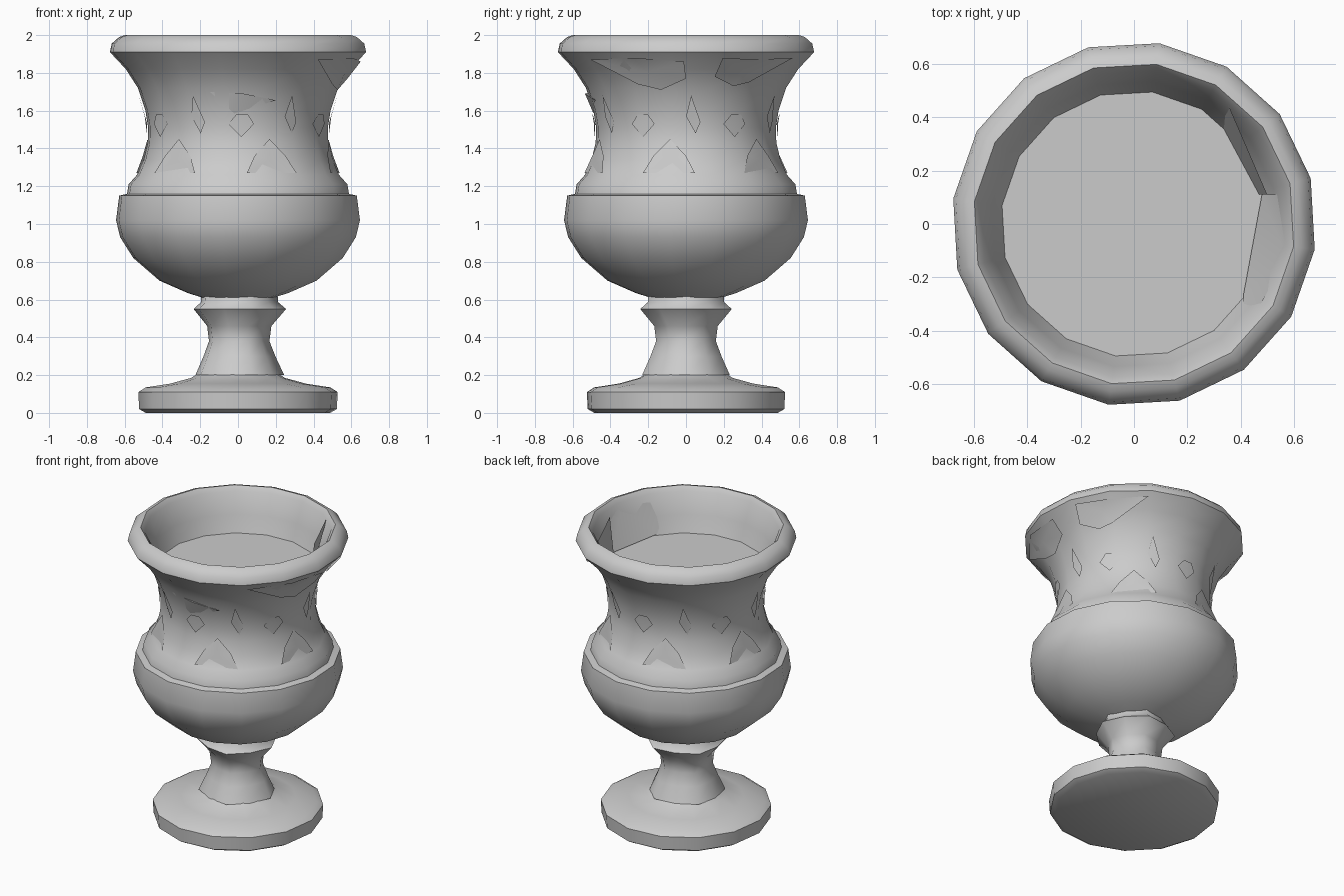
import bpy, math

if "Cube" in bpy.data.objects:
    bpy.data.objects.remove(bpy.data.objects["Cube"])

def make(name, verts, faces, angle=50):
    me = bpy.data.meshes.new(name)
    me.from_pydata(verts, [], faces)
    me.validate()
    ob = bpy.data.objects.new(name, me)
    bpy.context.collection.objects.link(ob)
    bpy.ops.object.select_all(action='DESELECT')
    ob.select_set(True)
    bpy.context.view_layer.objects.active = ob
    bpy.ops.object.shade_smooth_by_angle(angle=math.radians(angle))
    return ob

def lathe(name, profile, sides, phase=0, cap_start=False, cap_end=False, wave=0):
    """Revolve (radius, z) points; wave makes alternate corners uneven."""
    verts, faces = [], []
    for r, z in profile:
        for i in range(sides):
            a = math.radians(phase) + 2 * math.pi * i / sides
            k = r * (1 + wave * (-1) ** i)
            verts.append((k * math.cos(a), k * math.sin(a), z))
    for j in range(len(profile) - 1):
        for i in range(sides):
            n = (i + 1) % sides
            faces.append((j * sides + i, j * sides + n,
                          (j + 1) * sides + n, (j + 1) * sides + i))
    if cap_start:
        faces.append(tuple(reversed(range(sides))))
    if cap_end:
        faces.append(tuple(range(len(verts) - sides, len(verts))))
    return make(name, verts, faces)

# Round foot
lathe("foot", [(0.49, 0.0), (0.525, 0.02), (0.53, 0.11), (0.49, 0.135),
               (0.36, 0.155), (0.25, 0.185), (0.21, 0.21)], 14, 5, cap_start=True)

# Flared stem with collar
lathe("stem", [(0.235, 0.2), (0.19, 0.3), (0.16, 0.38), (0.17, 0.46),
               (0.245, 0.55), (0.205, 0.585), (0.2, 0.64)], 10, 0, wave=0.04)

# Bowl with flat shoulder
lathe("bowl", [(0.19, 0.61), (0.27, 0.635), (0.42, 0.7), (0.56, 0.82), (0.63, 0.93),
               (0.652, 1.02), (0.635, 1.15), (0.57, 1.165)], 16, -8)

# Neck and rolled rim, continuing inside to the filled floor
neck = [(0.595, 1.15), (0.585, 1.21), (0.54, 1.26), (0.505, 1.34), (0.483, 1.43),
        (0.48, 1.51), (0.495, 1.6), (0.535, 1.72), (0.6, 1.82), (0.685, 1.91)]
lip = [(0.675, 1.955), (0.635, 1.99), (0.605, 2.0), (0.58, 1.97), (0.54, 1.83), (0.5, 1.72)]
lathe("neck_and_rim", neck + lip, 16, -8, cap_end=True)

def radius(z):
    for (r0, z0), (r1, z1) in zip(neck, neck[1:]):
        if z0 <= z <= z1:
            return r0 + (r1 - r0) * (z - z0) / (z1 - z0)
    return neck[-1][0]

def flake(name, outline, lift=0.004):
    """Thin patch hugging the neck, outline in (degrees, z)."""
    ca = sum(p[0] for p in outline) / len(outline)
    cz = sum(p[1] for p in outline) / len(outline)
    verts = []
    for a, z in outline + [(ca, cz)]:
        r = radius(z) + lift
        verts.append((r * math.cos(math.radians(a)), r * math.sin(math.radians(a)), z))
    n = len(outline)
    make(name, verts, [(i, (i + 1) % n, n) for i in range(n)])

# Ring of pointed leaves at the base of the neck
for i in range(6):
    a = -10 + 60 * i
    flake(f"leaf_{i}", [(a - 15, 1.27), (a + 15, 1.27), (a + 10, 1.36), (a, 1.45), (a - 10, 1.36)])

# Small relief remnants around the neck
for i in range(6):
    a = -88 + 60 * i
    flake(f"relief_{i}", [(a - 8, 1.53), (a, 1.46), (a + 8, 1.53), (a + 4, 1.58), (a - 3, 1.58)])
    flake(f"relief_drop_{i}", [(a + 28, 1.57), (a + 34, 1.48), (a + 37, 1.54), (a + 31, 1.68)])

# Broken relief panels under the right side of the rim
flake("rim_panel_front", [(-50, 1.87), (-27, 1.74), (-14, 1.71), (0, 1.77), (-1, 1.86), (-25, 1.88)], 0.012)
flake("rim_panel_back", [(15, 1.78), (27, 1.73), (36, 1.75), (58, 1.88), (34, 1.87), (17, 1.88)], 0.012)

# Projecting chip on the front
make("front_chip", [(-0.15, -0.50, 1.70), (0.03, -0.535, 1.69), (0.20, -0.48, 1.655), (-0.02, -0.49, 1.585)],
     [(0, 3, 1), (1, 3, 2), (0, 1, 2)])

# Loose flaps inside the rim
make("inner_flap_back", [(0.34, 0.48, 1.97), (0.50, 0.11, 1.97), (0.47, 0.11, 1.72), (0.33, 0.37, 1.72)],
     [(0, 1, 2, 3)])
make("inner_flap_front", [(0.57, 0.11, 1.96), (0.57, -0.12, 1.95), (0.42, -0.41, 1.9),
                          (0.41, -0.27, 1.73), (0.48, 0.11, 1.73)], [(0, 1, 4), (1, 3, 4), (1, 2, 3)])
